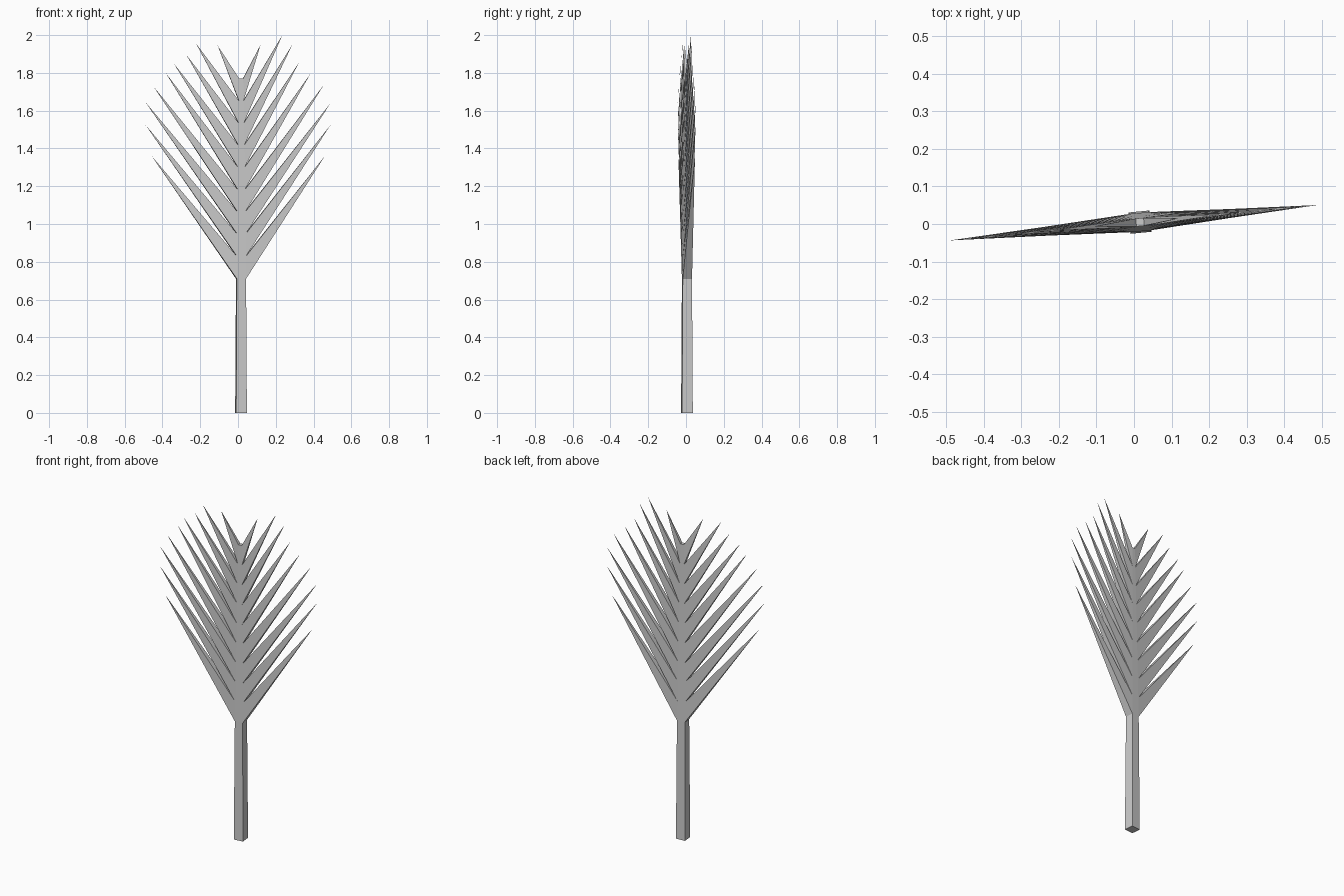
import bpy, bmesh, math

if "Cube" in bpy.data.objects:
    bpy.data.objects.remove(bpy.data.objects["Cube"])

ANGLE = math.radians(5.5)      # frond plane is turned slightly about z
CX, CY = 0.016, 0.005          # stem axis
Z_LEAF, Z_TOP, COUNT = 0.71, 1.77, 9

# leaflet tips (x, z), bottom to top
right_tips = [(0.46, 1.36), (0.49, 1.525), (0.49, 1.64), (0.453, 1.735), (0.383, 1.795),
              (0.323, 1.855), (0.288, 1.95), (0.235, 2.0), (0.12, 1.95)]
left_tips = [(-0.457, 1.36), (-0.49, 1.525), (-0.49, 1.645), (-0.445, 1.725), (-0.383, 1.80),
             (-0.34, 1.85), (-0.273, 1.895), (-0.222, 1.955), (-0.108, 1.945)]

bm = bmesh.new()


def place(u, v, z):
    c, s = math.cos(ANGLE), math.sin(ANGLE)
    return bm.verts.new((CX + u * c - v * s, CY + u * s + v * c, z))


def ring(half, z):
    return [place(sx * half, sy * half, z) for sx, sy in ((-1, -1), (1, -1), (1, 1), (-1, 1))]


# tapered square stem, one ring per leaflet pair
rings = [ring(0.0285, 0.0)]
for i in range(COUNT + 1):
    t = i / COUNT
    rings.append(ring(0.0245 + (0.0105 - 0.0245) * t, Z_LEAF + (Z_TOP - Z_LEAF) * t))
bm.faces.new(rings[0][::-1])
bm.faces.new(rings[-1])

for i, (a, b) in enumerate(zip(rings, rings[1:])):
    for k in range(4):
        n = (k + 1) % 4
        quad = (a[k], a[n], b[n], b[k])
        if i == 0 or k in (0, 2):
            bm.faces.new(quad)
            continue
        # pointed leaflet drawn out of each side face
        x, z = (right_tips if k == 1 else left_tips)[i - 1]
        tip = place((x - CX) / math.cos(ANGLE), 0, z)
        for j in range(4):
            bm.faces.new((quad[j], quad[(j + 1) % 4], tip))

bmesh.ops.recalc_face_normals(bm, faces=bm.faces)
mesh = bpy.data.meshes.new("palm_frond")
bm.to_mesh(mesh)
bm.free()
bpy.context.collection.objects.link(bpy.data.objects.new("palm_frond", mesh))
